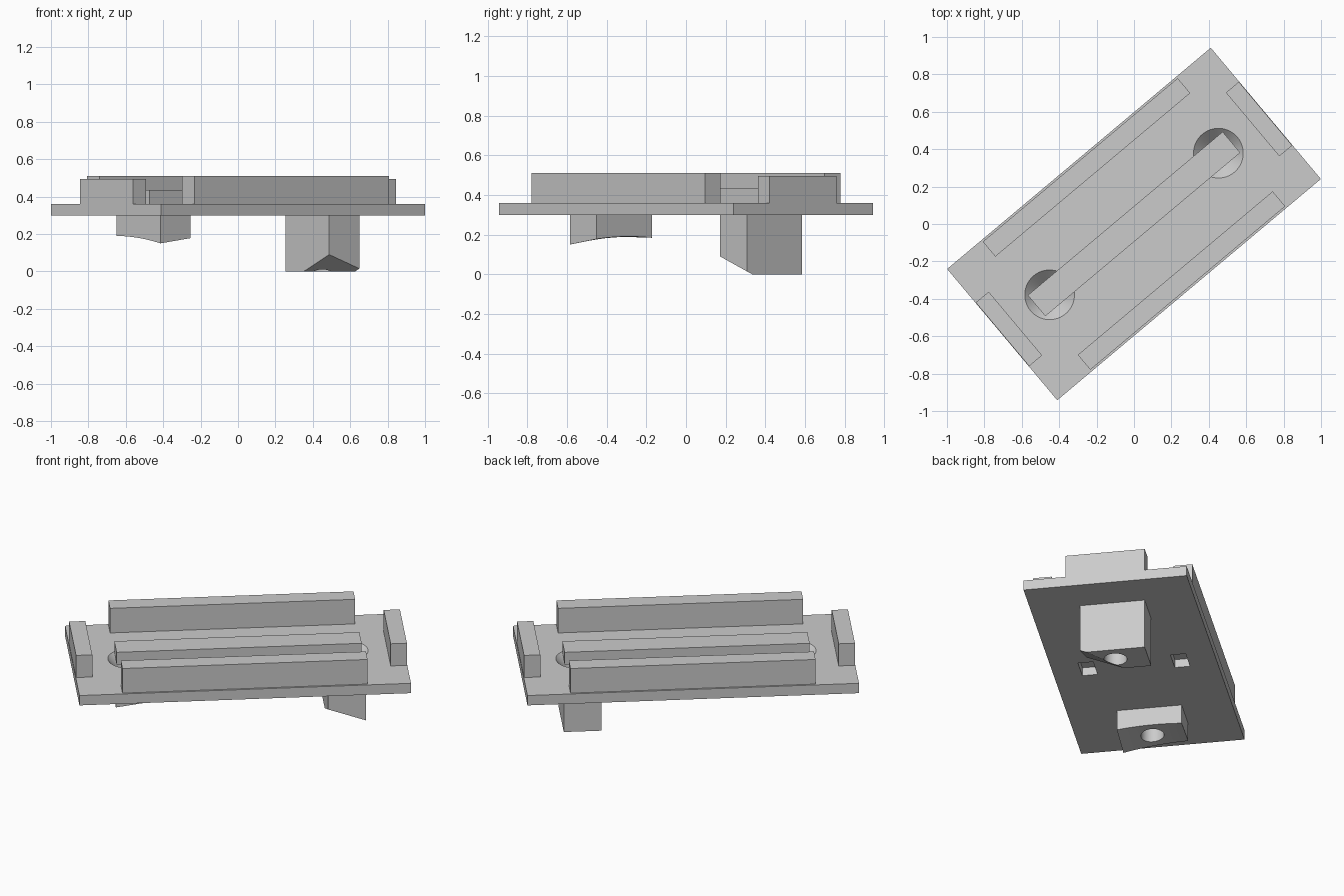
import bpy, bmesh, math
from mathutils import Vector

cube = bpy.data.objects.get("Cube")
if cube:
    bpy.data.objects.remove(cube, do_unlink=True)

TURN = math.radians(40)          # the whole part lies diagonally
POST_U, POST_A, POST_B = 0.589, 0.105, 0.182
PLATE_BOTTOM, PLATE_TOP = 0.30, 0.36

grey = bpy.data.materials.new("plain grey")
grey.use_nodes = True
grey.diffuse_color = (0.6, 0.6, 0.6, 1)
grey.node_tree.nodes["Principled BSDF"].inputs["Base Color"].default_value = (0.6, 0.6, 0.6, 1)


def finish(name, bm):
    """Turn a bmesh in part coordinates into a rotated object."""
    bmesh.ops.recalc_face_normals(bm, faces=bm.faces)
    mesh = bpy.data.meshes.new(name)
    bm.to_mesh(mesh)
    bm.free()
    mesh.materials.append(grey)
    obj = bpy.data.objects.new(name, mesh)
    obj.rotation_euler.z = TURN
    bpy.context.collection.objects.link(obj)
    return obj


def box_bm(u0, u1, v0, v1, z0, z1):
    bm = bmesh.new()
    bmesh.ops.create_cube(bm, size=1)
    for v in bm.verts:
        v.co = (u1 if v.co.x > 0 else u0, v1 if v.co.y > 0 else v0, z1 if v.co.z > 0 else z0)
    return bm


def box(name, *size):
    return finish(name, box_bm(*size))


def hole_cutter(name, u):
    """Straight bore that widens into a countersink at the top."""
    bm = bmesh.new()
    rings = []
    for r, z in [(0.064, -0.05), (0.064, 0.291), (0.133, PLATE_TOP), (0.143, 0.37)]:
        ring = bmesh.ops.create_circle(bm, segments=48, radius=r)["verts"]
        for v in ring:
            v.co += Vector((u, 0, z))
        rings.append(ring)
    for low, high in zip(rings, rings[1:]):
        for i in range(48):
            j = (i + 1) % 48
            bm.faces.new((low[i], low[j], high[j], high[i]))
    bm.faces.new(rings[0])
    bm.faces.new(rings[-1])
    return finish(name, bm)


def cut(obj, cutters):
    for c in cutters:
        c.hide_render = True
        mod = obj.modifiers.new("cut", "BOOLEAN")
        mod.operation, mod.solver, mod.object = "DIFFERENCE", "EXACT", c
    graph = bpy.context.evaluated_depsgraph_get()
    mesh = bpy.data.meshes.new_from_object(obj.evaluated_get(graph))
    obj.modifiers.clear()
    obj.data = mesh


# Base plate
plate = box("base_plate", -0.92, 0.92, -0.458, 0.458, PLATE_BOTTOM, PLATE_TOP)

# Rails, end stops and centre bar
for side, s in (("left", 1), ("right", -1)):
    v = sorted((s * 0.343, s * 0.447))
    box(side + "_rail", -0.68, 0.68, *v, PLATE_TOP, 0.51)
    u = sorted((s * 0.828, s * 0.918))
    box(side + "_end_stop", *u, -0.222, 0.222, PLATE_TOP, 0.495)
box("centre_bar", -0.68, 0.68, -0.073, 0.073, PLATE_TOP, 0.435)

# Tall post with one slanted bottom corner
bm = box_bm(POST_U - POST_A, POST_U + POST_A, -POST_B, POST_B, 0, PLATE_BOTTOM)
p0 = Vector((POST_U - POST_A, -POST_B, 0.09))
p1 = Vector((POST_U - POST_A, 0.03, 0))
p2 = Vector((POST_U + POST_A, -POST_B, 0.015))
normal = (p1 - p0).cross(p2 - p0)
if normal.z > 0:
    normal.negate()
bmesh.ops.bisect_plane(bm, geom=bm.verts[:] + bm.edges[:] + bm.faces[:],
                       plane_co=p0, plane_no=normal, clear_outer=True)
bmesh.ops.holes_fill(bm, edges=[e for e in bm.edges if e.is_boundary])
tall = finish("tall_post", bm)

# Short post with an arched, twisted underside
bm = bmesh.new()
ends = []
for u, z0, z1 in ((-POST_U - POST_A, 0.15, 0.19), (-POST_U + POST_A, 0.178, 0.184)):
    ring = []
    for i in range(13):
        t = i / 12
        z = z0 + (z1 - z0) * t + 0.036 * t * (1 - t)
        ring.append(bm.verts.new((u, POST_B * (2 * t - 1), z)))
    ring += [bm.verts.new((u, s * POST_B, PLATE_BOTTOM)) for s in (1, -1)]
    ends.append(ring)
    bm.faces.new(ring)
a, b = ends
for i in range(len(a)):
    j = (i + 1) % len(a)
    bm.faces.new((a[i], a[j], b[j], b[i]))
short = finish("short_post", bm)

# Countersunk holes and two blind pockets under the plate
tall_hole = hole_cutter("tall_hole_cutter", POST_U)
short_hole = hole_cutter("short_hole_cutter", -POST_U)
pockets = [box("pocket_cutter", -0.07, 0.07, *sorted((s * 0.217, s * 0.302)), 0.25, 0.35)
           for s in (1, -1)]
cut(plate, [tall_hole, short_hole] + pockets)
cut(tall, [tall_hole])
cut(short, [short_hole])
for c in [tall_hole, short_hole] + pockets:
    bpy.data.objects.remove(c, do_unlink=True)

# Smooth the bores while keeping edges sharp
bpy.ops.object.select_all(action="DESELECT")
for obj in (plate, tall, short):
    obj.select_set(True)
bpy.context.view_layer.objects.active = plate
bpy.ops.object.shade_smooth_by_angle(angle=math.radians(25))
